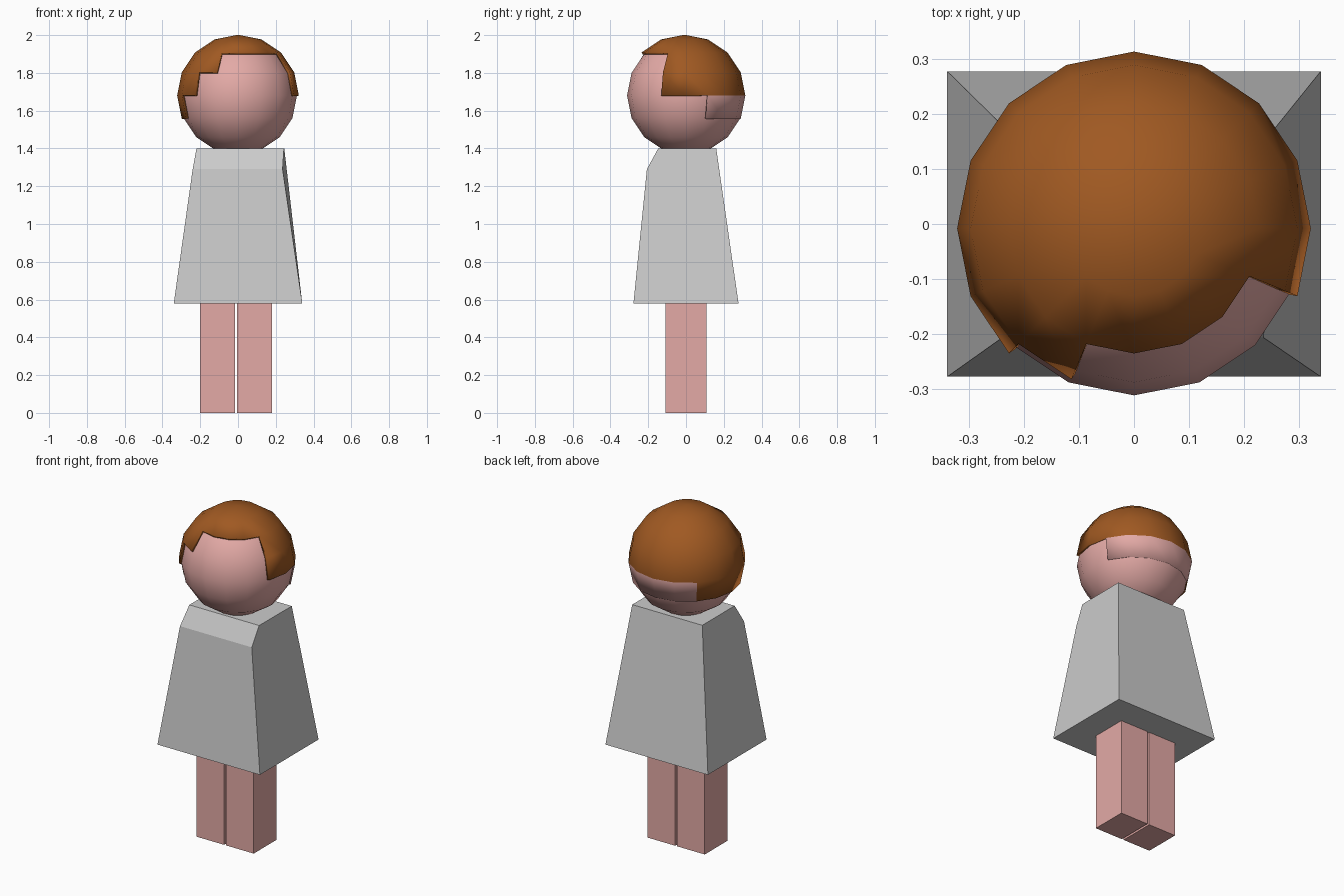
import bpy, bmesh, math

if "Cube" in bpy.data.objects:
    bpy.data.objects.remove(bpy.data.objects["Cube"])


def material(name, rgb):
    m = bpy.data.materials.new(name)
    m.diffuse_color = (*rgb, 1)
    m.use_nodes = True
    m.node_tree.nodes["Principled BSDF"].inputs["Base Color"].default_value = m.diffuse_color
    return m


skin = material("skin", (0.77, 0.40, 0.38))
brown = material("brown", (0.35, 0.10, 0.016))


def add(name, bm, *mats):
    bmesh.ops.recalc_face_normals(bm, faces=bm.faces)
    me = bpy.data.meshes.new(name)
    bm.to_mesh(me)
    bm.free()
    ob = bpy.data.objects.new(name, me)
    bpy.context.collection.objects.link(ob)
    for m in mats:
        me.materials.append(m)
    return ob


def smooth(ob):
    bpy.ops.object.select_all(action='DESELECT')
    ob.select_set(True)
    bpy.context.view_layer.objects.active = ob
    bpy.ops.object.shade_smooth_by_angle(angle=math.radians(30))


def sphere(radius):
    bm = bmesh.new()
    bmesh.ops.create_uvsphere(bm, u_segments=16, v_segments=8, radius=radius)
    return bm


# Legs
for side, x0, x1 in (("right", -0.20, -0.017), ("left", -0.004, 0.18)):
    bm = bmesh.new()
    bmesh.ops.create_cube(bm, size=1)
    for v in bm.verts:
        v.co = (x0 if v.co.x < 0 else x1, math.copysign(0.108, v.co.y),
                0 if v.co.z < 0 else 0.59)
    add(side + "_leg", bm, skin)

# Dress: side profile of five points lofted left to right
left = [(-0.34, -0.278, 0.58), (-0.24, -0.207, 1.29), (-0.22, -0.147, 1.40),
        (-0.22, 0.16, 1.40), (-0.34, 0.278, 0.58)]
right_x = [0.34, 0.236, 0.243, 0.245, 0.34]
bm = bmesh.new()
a = [bm.verts.new(p) for p in left]
b = [bm.verts.new((x, p[1], p[2])) for x, p in zip(right_x, left)]
bm.faces.new(a)
bm.faces.new(b[::-1])
for i in range(5):
    j = (i + 1) % 5
    bm.faces.new((a[j], a[i], b[i], b[j]))
add("dress", bm)

# Head
head = add("head", sphere(0.312), skin)
head.location.z = 1.68
smooth(head)

# Hair: larger sphere shell, each row kept over its own range of angles
rows = {1: (-22.5, 247.5), 0: (-22.5, 225), -1: (22.5, 202.5)}
bm = sphere(0.322)
drop = []
for f in bm.faces:
    c = f.calc_center_median()
    row = math.floor(math.degrees(math.asin(c.z / c.length)) / 22.5)
    ang = (math.degrees(math.atan2(c.y, c.x)) + 90) % 360 - 90
    if row < -1:
        drop.append(f)
    elif row < 2:
        lo, hi = rows[row]
        if not lo < ang < hi:
            drop.append(f)
        elif row == -1 and ang < 135:
            f.material_index = 1  # skin-coloured nape band
bmesh.ops.delete(bm, geom=drop, context='FACES')
hair = add("hair", bm, brown, skin)
hair.location = (0, -0.008, 1.68)
smooth(hair)
mod = hair.modifiers.new("thickness", 'SOLIDIFY')
mod.thickness = 0.014
mod.offset = -1
bpy.ops.object.modifier_move_to_index(modifier="thickness", index=0)
